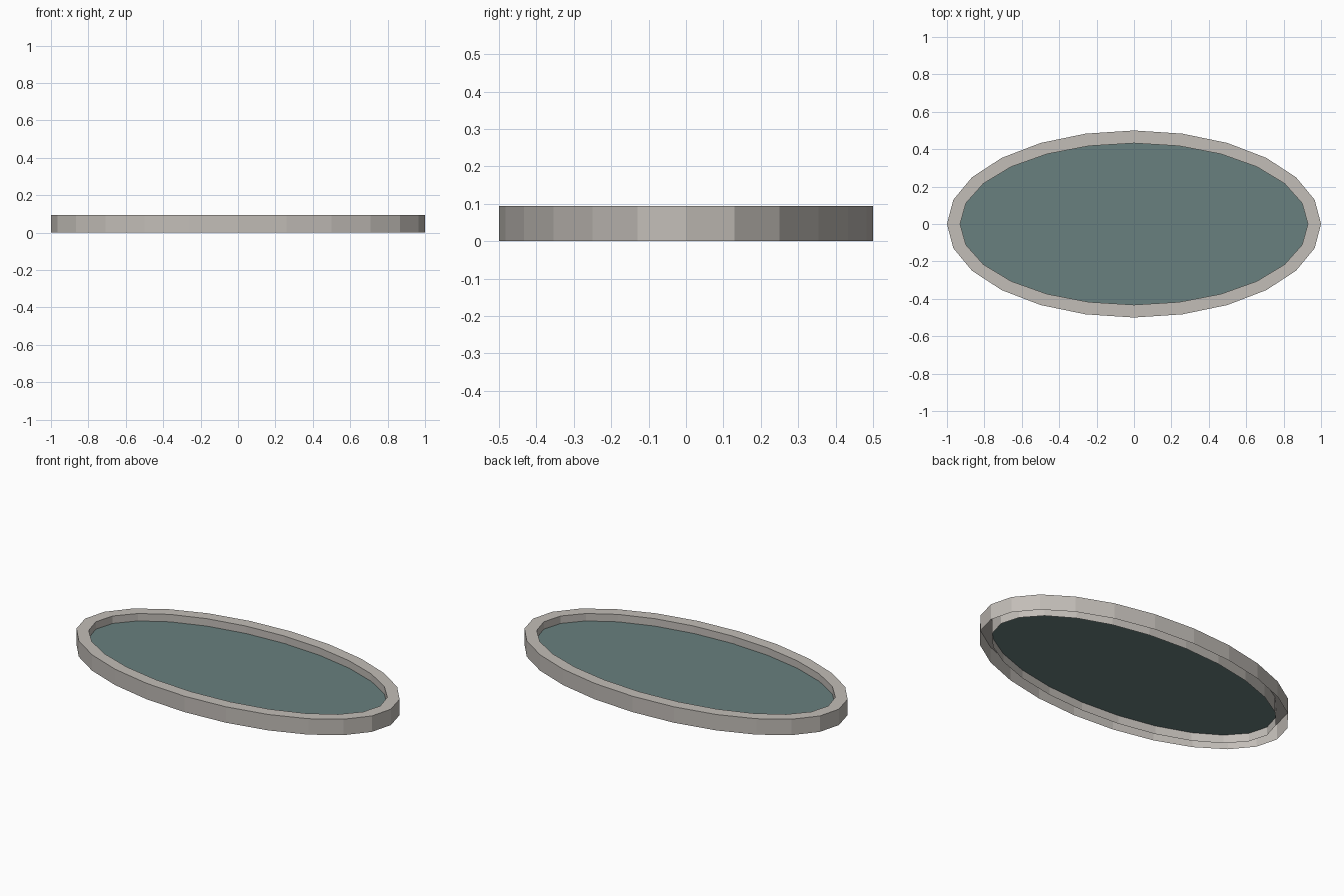
import bpy, bmesh, math

if "Cube" in bpy.data.objects:
    bpy.data.objects.remove(bpy.data.objects["Cube"])

SIDES = 24
HEIGHT = 0.094
WATER_Z = 0.05
OUTER = (1.0, 0.5)
INNER = (0.93, 0.432)


def material(name, rgb):
    m = bpy.data.materials.new(name)
    m.diffuse_color = (*rgb, 1.0)
    m.use_nodes = True
    m.node_tree.nodes["Principled BSDF"].inputs["Base Color"].default_value = m.diffuse_color
    return m


def ellipse(bm, radii, z):
    angles = [2 * math.pi * i / SIDES for i in range(SIDES)]
    return [bm.verts.new((radii[0] * math.cos(a), radii[1] * math.sin(a), z)) for a in angles]


def bridge(bm, a, b):
    for i in range(SIDES):
        j = (i + 1) % SIDES
        bm.faces.new((a[i], a[j], b[j], b[i]))


def finish(bm, name, mat):
    mesh = bpy.data.meshes.new(name)
    bm.to_mesh(mesh)
    bm.free()
    mesh.materials.append(mat)
    obj = bpy.data.objects.new(name, mesh)
    bpy.context.collection.objects.link(obj)


# Stone rim: outer wall, flat top and inner wall, open underneath
bm = bmesh.new()
loops = [ellipse(bm, OUTER, 0), ellipse(bm, OUTER, HEIGHT),
         ellipse(bm, INNER, HEIGHT), ellipse(bm, INNER, 0)]
for lower, upper in zip(loops, loops[1:]):
    bridge(bm, lower, upper)
finish(bm, "pond_rim", material("pale stone", (0.54, 0.51, 0.475)))

# Water surface, set below the rim
bm = bmesh.new()
bm.faces.new(ellipse(bm, INNER, WATER_Z))
finish(bm, "water_surface", material("dull teal water", (0.14, 0.215, 0.21)))
